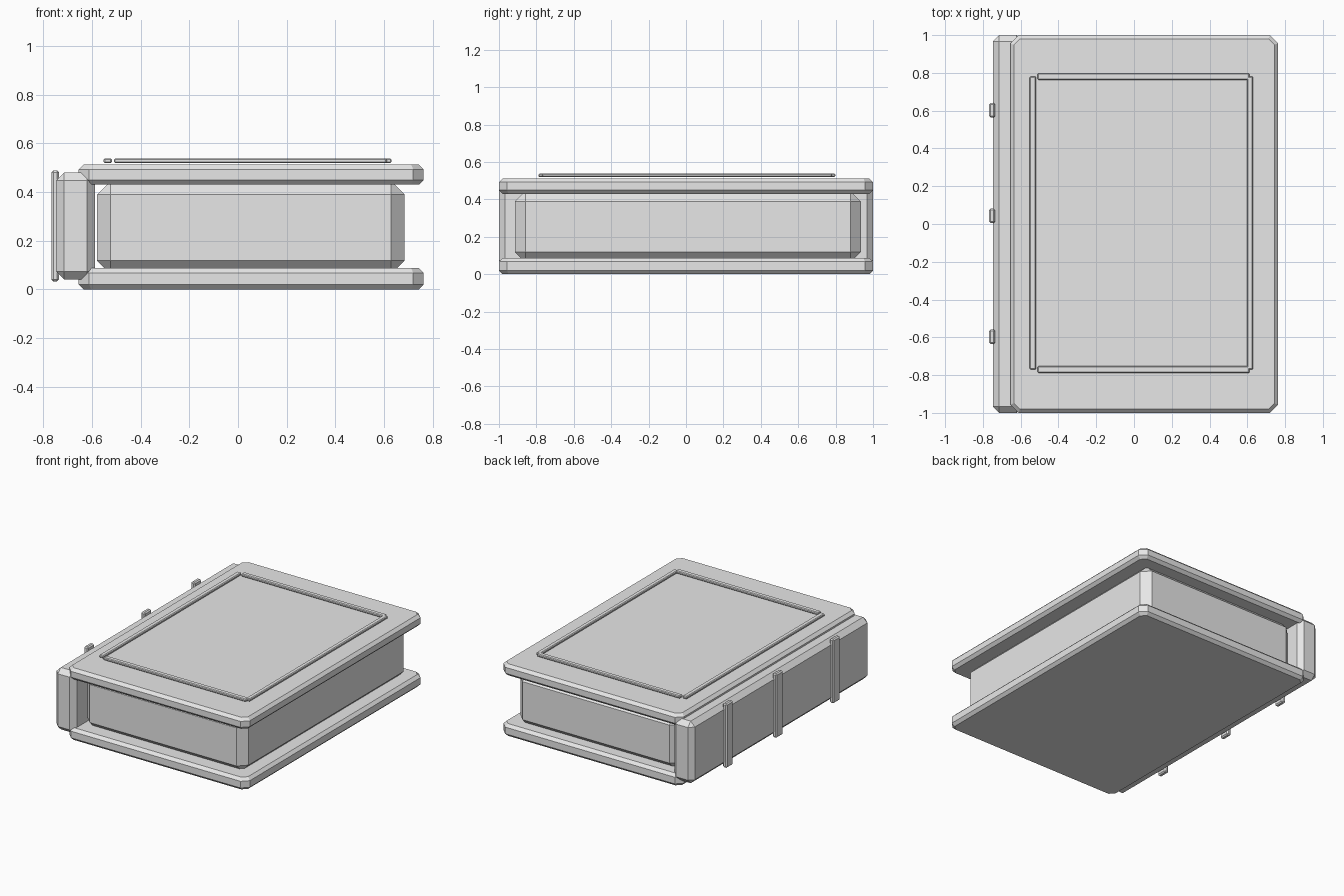
import bpy
import bmesh

default = bpy.data.objects.get("Cube")
if default:
    bpy.data.objects.remove(default, do_unlink=True)

grey = bpy.data.materials.new("plain grey")
grey.use_nodes = True
colour = (0.8, 0.8, 0.8, 1)
grey.diffuse_color = colour
grey.node_tree.nodes["Principled BSDF"].inputs["Base Color"].default_value = colour


def chamfer(bm, edges, width):
    bmesh.ops.bevel(bm, geom=edges, offset=width, offset_type='OFFSET',
                    segments=1, affect='EDGES', clamp_overlap=True)


def block(name, x, y, z, edge, corner=None):
    """Chamfered box from (min, max) ranges; corner widens the upright edges."""
    bm = bmesh.new()
    bmesh.ops.create_cube(bm, size=1)
    for v in bm.verts:
        for i, (low, high) in enumerate((x, y, z)):
            v.co[i] = high if v.co[i] > 0 else low
    if corner:
        upright = [e for e in bm.edges if abs(e.verts[0].co.z - e.verts[1].co.z) > 1e-4]
        chamfer(bm, upright, corner)
        rims = [e for e in bm.edges if abs(e.verts[0].co.z - e.verts[1].co.z) < 1e-4]
        chamfer(bm, rims, edge)
    else:
        chamfer(bm, bm.edges[:], edge)
    bmesh.ops.recalc_face_normals(bm, faces=bm.faces[:])
    mesh = bpy.data.meshes.new(name)
    bm.to_mesh(mesh)
    bm.free()
    mesh.materials.append(grey)
    obj = bpy.data.objects.new(name, mesh)
    bpy.context.collection.objects.link(obj)
    return obj


# Covers
for name, z in (("bottom_cover", (0, 0.087)), ("top_cover", (0.43, 0.512))):
    block(name, (-0.655, 0.763), (-1, 1), z, 0.02, corner=0.043)

# Page block and spine
block("pages", (-0.58, 0.685), (-0.915, 0.935), (0.063, 0.445), 0.056)
block("spine", (-0.747, -0.588), (-1, 1), (0.04, 0.48), 0.033)

# Raised bands on the spine
for i, y in enumerate((-0.597, 0.043, 0.602)):
    block(f"spine_band_{i + 1}", (-0.767, -0.735), (y - 0.038, y + 0.038),
          (0.033, 0.488), 0.008)

# Thin border on the top cover
rail_z = (0.519, 0.538)
for name, x in (("left_side", (0.598, 0.631)), ("right_side", (-0.552, -0.518))):
    block(f"border_{name}", x, (-0.77, 0.781), rail_z, 0.005)
for name, y in (("back", (0.763, 0.798)), ("front", (-0.788, -0.752))):
    block(f"border_{name}", (-0.51, 0.612), y, rail_z, 0.005)
